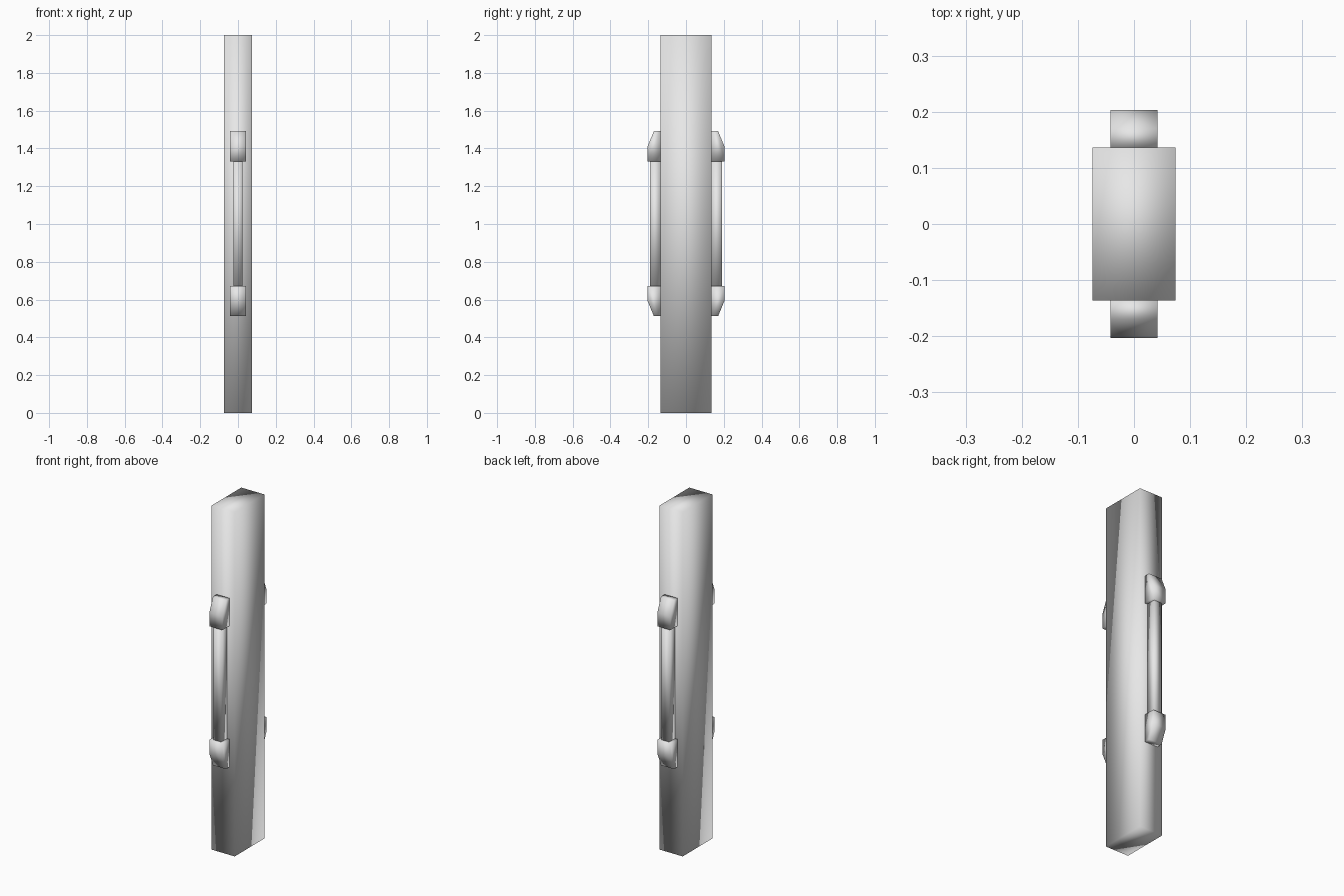
import bpy
import bmesh

cube = bpy.data.objects.get("Cube")
if cube:
    bpy.data.objects.remove(cube, do_unlink=True)

# Single grey finish
grey = bpy.data.materials.new("light_grey")
grey.use_nodes = True
grey.diffuse_color = (0.8, 0.8, 0.8, 1)
grey.node_tree.nodes["Principled BSDF"].inputs["Base Color"].default_value = (0.8, 0.8, 0.8, 1)


def extruded(name, profile, half_width):
    """Extrude a (y, z) profile symmetrically along x, softly shaded all over."""
    bm = bmesh.new()
    face = bm.faces.new([bm.verts.new((-half_width, y, z)) for y, z in profile])
    new = bmesh.ops.extrude_face_region(bm, geom=[face])["geom"]
    verts = [v for v in new if isinstance(v, bmesh.types.BMVert)]
    bmesh.ops.translate(bm, verts=verts, vec=(2 * half_width, 0, 0))
    bmesh.ops.recalc_face_normals(bm, faces=bm.faces)
    for f in bm.faces:
        f.smooth = True
    mesh = bpy.data.meshes.new(name)
    bm.to_mesh(mesh)
    bm.free()
    mesh.materials.append(grey)
    obj = bpy.data.objects.new(name, mesh)
    bpy.context.collection.objects.link(obj)
    return obj


def rectangle(y0, y1, z0, z1):
    return [(y0, z0), (y1, z0), (y1, z1), (y0, z1)]


DEPTH = 0.136

# Tall door slab
extruded("panel", rectangle(-DEPTH, DEPTH, 0, 2), 0.074)

# Handle bar with a chamfered bracket at each end, on both faces
bracket = [(DEPTH, 0.33), (0.203, 0.33), (0.203, 0.41), (0.17, 0.49), (DEPTH, 0.49)]
for side, s in (("front", -1), ("back", 1)):
    extruded(side + "_grip", rectangle(s * DEPTH, s * 0.19, 0.67, 1.335), 0.025)
    for level, v in (("upper", 1), ("lower", -1)):
        extruded(f"{side}_{level}_bracket",
                 [(s * y, 1.002 + v * z) for y, z in bracket], 0.042)
